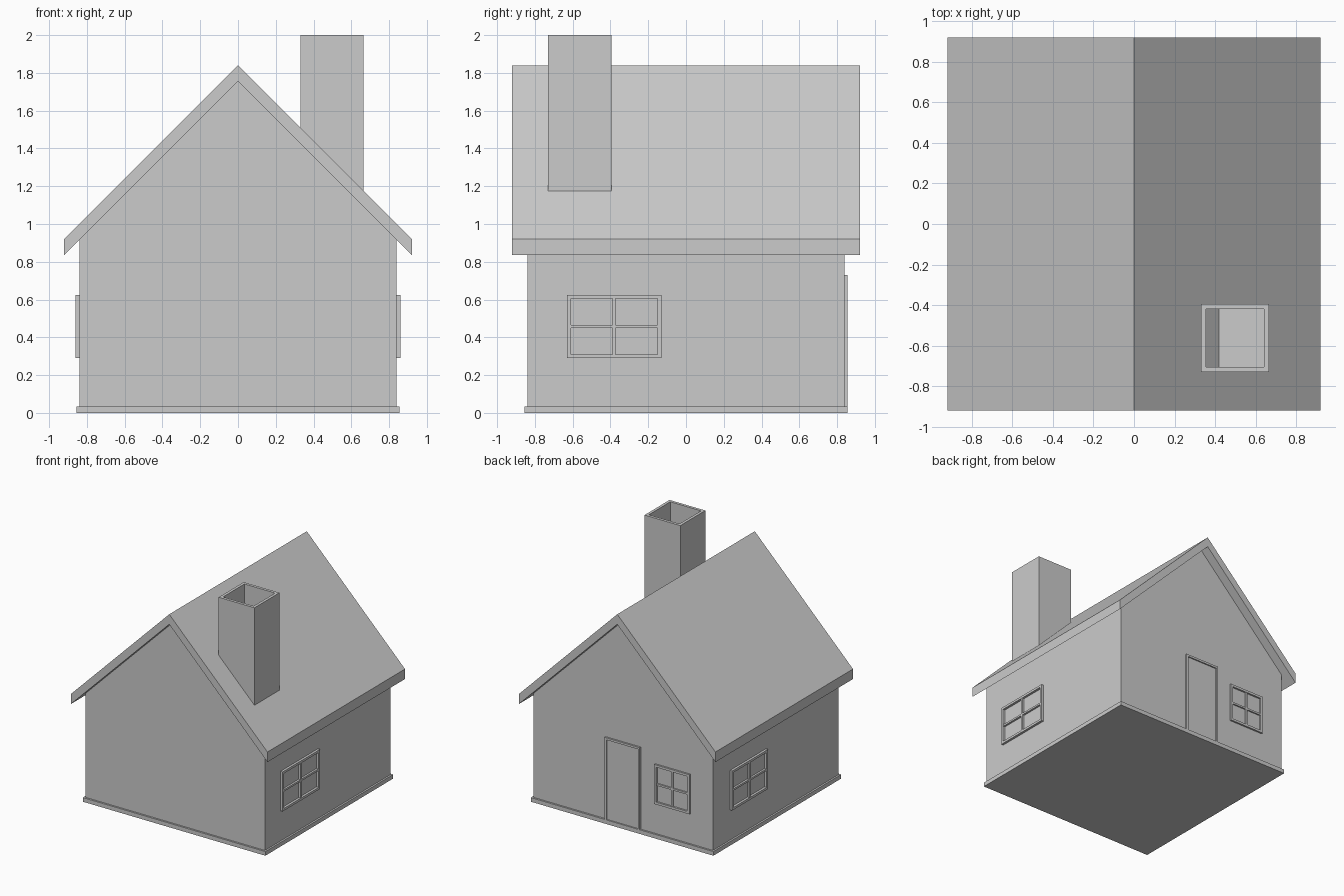
import bpy, bmesh
from mathutils import Matrix, Vector
from math import pi

if "Cube" in bpy.data.objects:
    bpy.data.objects.remove(bpy.data.objects["Cube"])


def finish(name, bm):
    bmesh.ops.recalc_face_normals(bm, faces=bm.faces)
    mesh = bpy.data.meshes.new(name)
    bm.to_mesh(mesh)
    bm.free()
    obj = bpy.data.objects.new(name, mesh)
    bpy.context.collection.objects.link(obj)
    return obj


def add_box(bm, lo, hi):
    lo, hi = Vector(lo), Vector(hi)
    size = hi - lo
    m = Matrix.Translation((lo + hi) / 2) @ Matrix.Diagonal((*size, 1))
    return bmesh.ops.create_cube(bm, size=1, matrix=m)


def prism(name, profile, half_depth):
    """Extrude an x-z profile along y."""
    bm = bmesh.new()
    face = bm.faces.new([bm.verts.new((x, -half_depth, z)) for x, z in profile])
    ext = bmesh.ops.extrude_face_region(bm, geom=[face])
    verts = [v for v in ext["geom"] if isinstance(v, bmesh.types.BMVert)]
    bmesh.ops.translate(bm, verts=verts, vec=(0, 2 * half_depth, 0))
    # extrude keeps the start face, so the prism is closed
    return finish(name, bm)


WALL = 0.84


def on_wall(obj, angle):
    """Parts are drawn on the back wall (+y) and turned to another wall."""
    obj.data.transform(Matrix.Rotation(angle, 4, 'Z'))


def window(name, u0, u1, z0, z1, out, angle):
    t, bar = 0.02, 0.008
    um, zm = (u0 + u1) / 2, (z0 + z1) / 2
    y0, y1 = WALL - 0.01, WALL + out
    bm = bmesh.new()
    # Outer frame
    add_box(bm, (u0, y0, z0), (u0 + t, y1, z1))
    add_box(bm, (u1 - t, y0, z0), (u1, y1, z1))
    add_box(bm, (u0 + t, y0, z0), (u1 - t, y1, z0 + t))
    add_box(bm, (u0 + t, y0, z1 - t), (u1 - t, y1, z1))
    # Crossing bars
    y2 = y1 - 0.003
    add_box(bm, (um - bar, y0, z0 + t), (um + bar, y2, z1 - t))
    add_box(bm, (u0 + t, y0, zm - bar), (um - bar, y2, zm + bar))
    add_box(bm, (um + bar, y0, zm - bar), (u1 - t, y2, zm + bar))
    on_wall(finish(name, bm), angle)


# Walls with gables
prism("walls", [(-WALL, 0.02), (WALL, 0.02), (WALL, 0.92), (0, 1.76), (-WALL, 0.92)], WALL)

# Plinth
bm = bmesh.new()
add_box(bm, (-0.855, -0.855, 0), (0.855, 0.855, 0.035))
finish("plinth", bm)

# Pitched roof slab
prism("roof", [(-0.92, 0.835), (0, 1.755), (0.92, 0.835),
               (0.92, 0.92), (0, 1.84), (-0.92, 0.92)], 0.92)

# Chimney with a flue sunk into the top
bm = bmesh.new()
add_box(bm, (0.33, -0.73, 1.13), (0.665, -0.395, 2.0))
top = max(bm.faces, key=lambda f: f.calc_center_median().z)
bmesh.ops.inset_region(bm, faces=[top], thickness=0.034)
ext = bmesh.ops.extrude_discrete_faces(bm, faces=[top])
bmesh.ops.translate(bm, verts=ext["faces"][0].verts, vec=(0, 0, -0.58))
finish("chimney", bm)

# Windows on the right, left and back walls
window("right_window", -0.63, -0.13, 0.29, 0.625, 0.02, -pi / 2)
right = bpy.data.objects["right_window"]
# after the turn, wall coordinate u maps to y = -u on the right wall
right.data.transform(Matrix.Diagonal((1, -1, 1, 1)))
right.data.flip_normals()
if right.data.vertices[0].co.y > 0:
    right.data.transform(Matrix.Diagonal((1, -1, 1, 1)))
    right.data.flip_normals()
window("left_window", 0.13, 0.61, 0.29, 0.625, 0.02, pi / 2)
window("back_window", -0.63, -0.30, 0.29, 0.625, 0.015, 0)

# Door frame around a flush door
bm = bmesh.new()
add_box(bm, (-0.165, WALL - 0.01, 0.03), (-0.147, 0.855, 0.73))
add_box(bm, (0.147, WALL - 0.01, 0.03), (0.165, 0.855, 0.73))
add_box(bm, (-0.147, WALL - 0.01, 0.712), (0.147, 0.855, 0.73))
finish("door_frame", bm)
bm = bmesh.new()
add_box(bm, (-0.147, WALL - 0.01, 0.03), (0.147, WALL + 0.004, 0.712))
finish("door", bm)
